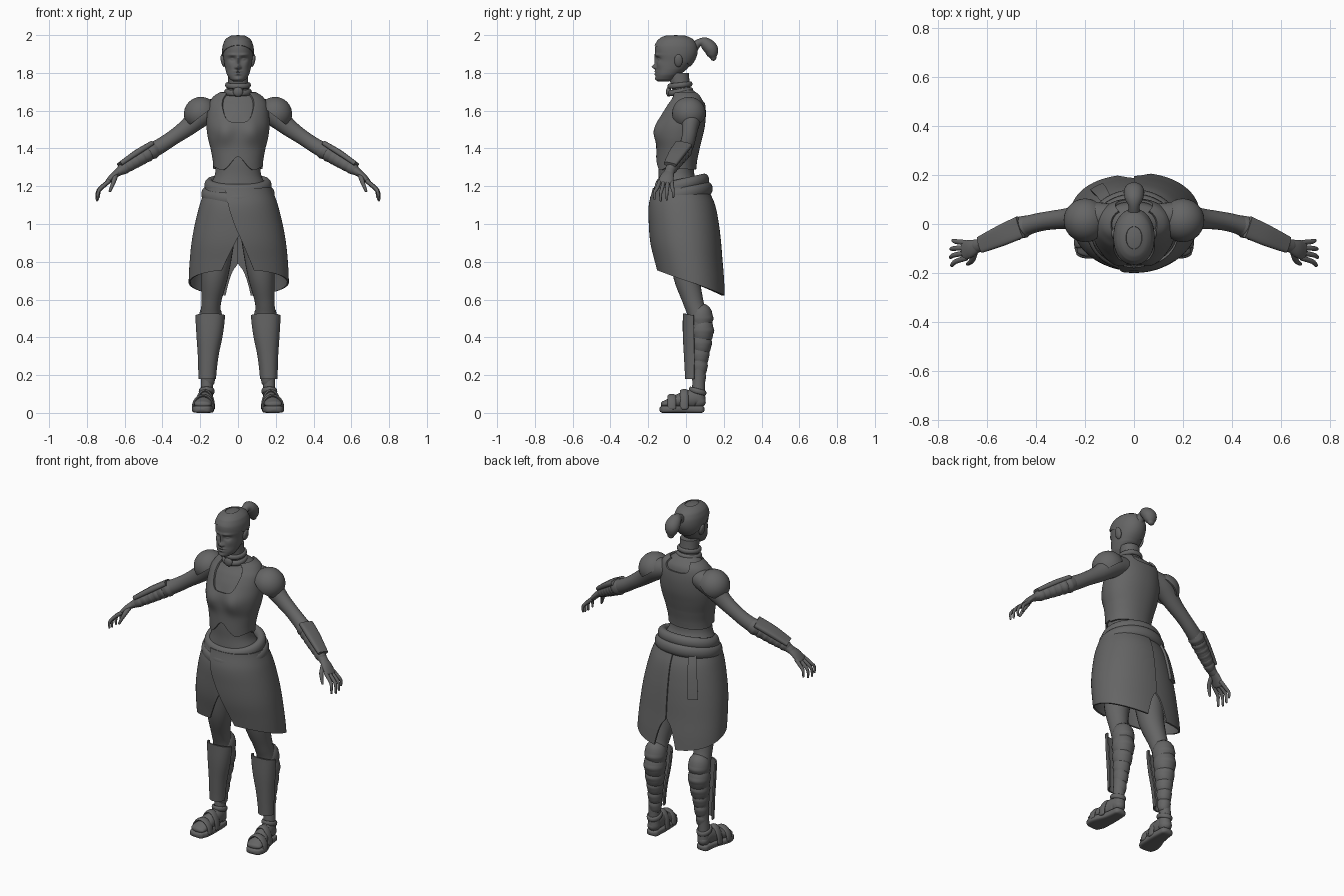
import bpy, bmesh, math
from math import sin, cos, pi, exp
from mathutils import Vector, Matrix

if "Cube" in bpy.data.objects:
    bpy.data.objects.remove(bpy.data.objects["Cube"])

grey = bpy.data.materials.new("dark_grey")
grey.use_nodes = True
grey.diffuse_color = (0.13, 0.13, 0.13, 1)
grey.node_tree.nodes["Principled BSDF"].inputs["Base Color"].default_value = (0.13, 0.13, 0.13, 1)


def finish(name, bm, thick=0, mirror=False):
    """Turn a bmesh into a smooth-shaded object with its modifiers applied."""
    me = bpy.data.meshes.new(name)
    bm.to_mesh(me)
    bm.free()
    ob = bpy.data.objects.new(name, me)
    bpy.context.collection.objects.link(ob)
    if thick:
        mod = ob.modifiers.new("thickness", 'SOLIDIFY')
        mod.thickness, mod.offset = thick, 1
    if mirror:
        ob.modifiers.new("mirror", 'MIRROR').use_mirror_merge = False
    if ob.modifiers:
        dg = bpy.context.evaluated_depsgraph_get()
        me = bpy.data.meshes.new_from_object(ob.evaluated_get(dg))
        ob.modifiers.clear()
        ob.data = me
    me.materials.clear()
    me.materials.append(grey)
    me.polygons.foreach_set("use_smooth", [True] * len(me.polygons))
    me.set_sharp_from_angle(angle=math.radians(42))
    return ob


def catmull(p0, p1, p2, p3, f):
    return [0.5 * (2 * b + (c - a) * f + (2 * a - 5 * b + 4 * c - d) * f * f
                   + (3 * b - a - 3 * c + d) * f ** 3) for a, b, c, d in zip(p0, p1, p2, p3)]


def segment(pts, k, f):
    n = len(pts)
    return catmull(pts[max(k - 1, 0)], pts[k], pts[k + 1], pts[min(k + 2, n - 1)], f)


def power(v, p):
    return math.copysign(abs(v) ** p, v)


def surface_point(rows, z, a, off, bumps, p):
    """Point on a body given by rows of z, half width, front y, back y, centre x."""
    k = max([i for i in range(len(rows) - 1) if rows[i][0] <= z] or [0])
    f = min(max((z - rows[k][0]) / (rows[k + 1][0] - rows[k][0]), 0), 1)
    _, w, yf, yb, cx = segment([(*r, 0)[:5] for r in rows], k, f)
    x = (w + off) * power(sin(a), p)
    y = (yf + yb) / 2 - ((yb - yf) / 2 + off) * power(cos(a), p)
    if cos(a) > 0:
        for bx, bz, sx, sz, h in bumps:
            for s in ((1, -1) if bx else (1,)):
                y -= h * exp(-((x - s * bx) / sx) ** 2 - ((z - bz) / sz) ** 2)
    return Vector((x + cx, y, z))


def panel(name, rows, lo, hi, a0=lambda z: 0, a1=lambda z: 2 * pi, off=0, thick=0,
          n=96, m=40, bumps=(), p=0.93, mirror=False):
    """Sheet wrapped on a body; angle 0 faces the front. Without thickness it is capped."""
    bm = bmesh.new()
    grid = []
    for j in range(m + 1):
        t = j / m
        ends = []
        for fn in (a0, a1):
            a = fn(1)
            ends.append(fn(lo(a) + (hi(a) - lo(a)) * t))
        row = []
        for i in range(n + 1):
            a = ends[0] + (ends[1] - ends[0]) * i / n
            z = lo(a) + (hi(a) - lo(a)) * t
            row.append(bm.verts.new(surface_point(rows, z, a, off, bumps, p)))
        grid.append(row)
    for r, s in zip(grid, grid[1:]):
        for i in range(n):
            bm.faces.new((r[i], r[i + 1], s[i + 1], s[i]))
    bmesh.ops.remove_doubles(bm, verts=bm.verts, dist=1e-5)
    if not thick:
        bmesh.ops.holes_fill(bm, edges=bm.edges, sides=0)
    return finish(name, bm, thick, mirror)


def tube(name, pts, ref=(0, 1, 0), n=24, sub=6, box=1, closed=False, flat=False, mirror=False):
    """Sweep through points x, y, z, r, r2 with rounded ends, or as a closed ring."""
    if closed:
        path = [list(q) for q in pts]
    else:
        path = [segment(pts, k, f / sub) for k in range(len(pts) - 1) for f in range(sub)] + [list(pts[-1])]
    rings = []
    c = len(path)
    for i, q in enumerate(path):
        nxt, prv = (path[(i + 1) % c], path[i - 1]) if closed else (path[min(i + 1, c - 1)], path[max(i - 1, 0)])
        t = (Vector(nxt[:3]) - Vector(prv[:3])).normalized()
        rings.append((Vector(q[:3]), t, q[3], q[4]))
    if not closed and not flat:
        for end, sign in ((0, -1), (-1, 1)):
            o, t, r, r2 = rings[end]
            for ang in (0.4, 0.8, 1.15, 1.45):
                ring = (o + t * sign * min(r, r2) * sin(ang), t, r * cos(ang), r2 * cos(ang))
                rings.insert(0 if sign < 0 else len(rings), ring)
    bm = bmesh.new()
    loops = []
    for o, t, r, r2 in rings:
        side = Vector(ref).cross(t).normalized()
        depth = t.cross(side)
        loops.append([bm.verts.new(o + side * r * power(cos(2 * pi * k / n), box)
                                   + depth * r2 * power(sin(2 * pi * k / n), box)) for k in range(n)])
    for a, b in zip(loops, loops[1:] + ([loops[0]] if closed else [])):
        for k in range(n):
            bm.faces.new((a[k], a[k - 1], b[k - 1], b[k]))
    if not closed:
        bm.faces.new(loops[0])
        bm.faces.new(loops[-1])
    bmesh.ops.recalc_face_normals(bm, faces=bm.faces)
    return finish(name, bm, mirror=mirror)


def ball(name, centre, size, tilt=0, cut=None, thick=0, mirror=False):
    bm = bmesh.new()
    bmesh.ops.create_uvsphere(bm, u_segments=32, v_segments=20, radius=1)
    if cut is not None:
        bmesh.ops.delete(bm, geom=[v for v in bm.verts if v.co.z < cut], context='VERTS')
    bm.transform(Matrix.Translation(centre) @ Matrix.Rotation(tilt, 4, 'Y') @ Matrix.Diagonal((*size, 1)))
    return finish(name, bm, thick, mirror)


def hoop(name, cy, rx, ry, z, tilt, r, r2, cx=0, mirror=False):
    pts = [(cx + rx * sin(a), cy - ry * cos(a), z - tilt * cos(a), r, r2)
           for a in (2 * pi * k / 64 for k in range(64))]
    return tube(name, pts, ref=(0, 0, 1), n=16, closed=True, mirror=mirror)


# Torso and neck
torso = [(1.12, .165, -.155, .10), (1.20, .15, -.15, .075), (1.26, .123, -.145, .045), (1.32, .12, -.146, .045),
         (1.40, .133, -.145, .06), (1.46, .148, -.146, .075), (1.52, .155, -.143, .088), (1.58, .152, -.125, .093),
         (1.63, .145, -.098, .09), (1.67, .12, -.07, .08), (1.695, .08, -.065, .055), (1.72, .056, -.078, .025),
         (1.80, .052, -.09, .015)]
chest = [(.072, 1.485, .05, .055, .022)]
panel("torso", torso, lambda a: 1.12, lambda a: 1.80, m=60, bumps=chest)


# Vest with a scooped neck and a notched lower edge
def vest_top(a):
    front = abs((a + pi) % (2 * pi) - pi)
    return 1.69 - .155 * max(0, 1 - (front / .62) ** 4) - .05 * max(0, 1 - ((pi - front) / .7) ** 4)


def vest_hem(a):
    x = abs(.125 * sin(a))
    if cos(a) < 0:
        return 1.29
    return 1.305 + .05 * exp(-(x / .035) ** 2) - .02 * exp(-((x - .08) / .03) ** 2)


panel("vest", torso, vest_hem, vest_top, off=.002, thick=.01, n=160, m=50, bumps=chest)

# Head with sculpted face
head = [(1.755, .025, -.148, -.09), (1.765, .042, -.158, -.06), (1.79, .058, -.160, -.03), (1.82, .067, -.158, .005),
        (1.86, .074, -.156, .038), (1.90, .079, -.163, .055), (1.94, .077, -.163, .055), (1.97, .0665, -.147, .04),
        (1.985, .051, -.128, .018), (1.995, .03, -.1, -.012), (2.0, .004, -.06, -.05)]
face = [(0, 1.832, .012, .012, .022), (0, 1.862, .008, .026, .011), (.012, 1.828, .006, .006, .006),
        (.032, 1.895, .024, .008, .006), (.031, 1.873, .017, .011, -.012), (.031, 1.872, .010, .006, .007),
        (0, 1.808, .019, .005, .008), (0, 1.793, .016, .006, .008), (0, 1.767, .018, .012, .006),
        (.045, 1.845, .018, .02, .005)]
panel("head", head, lambda a: 1.755, lambda a: 1.9995, n=160, m=90, bumps=face, p=.95)
panel("hair_cap", head, lambda a: 1.89 + .055 * cos(a), lambda a: 1.995, off=.001, thick=.004, m=24, p=.95)
tube("ponytail", [(0, .035, 1.93, .03, .03), (0, .07, 1.96, .02, .022), (0, .10, 1.957, .032, .036),
                  (0, .13, 1.93, .037, .042), (0, .14, 1.90, .03, .034), (0, .145, 1.88, .016, .02)], ref=(1, 0, 0))
ball("ears", (.079, -.04, 1.865), (.012, .022, .034), tilt=.2, mirror=True)

# Collar
hoop("collar_lower", -.03, .06, .056, 1.70, .008, .012, .016)
hoop("collar_upper", -.032, .058, .056, 1.735, .006, .010, .014)
ball("collar_ornament", (0, -.092, 1.70), (.026, .014, .026))

# Wrap skirt: two panels crossing at the front, split at the back
skirt = [(.58, .255, -.115, .197), (.7, .255, -.135, .19), (.8, .25, -.155, .18), (.9, .24, -.175, .172),
         (1.0, .222, -.183, .16), (1.1, .197, -.183, .14), (1.2, .165, -.16, .10)]


def hem(a):
    return .69 + .07 * cos(a)


def back_slit(z):
    return .65 * max(0, .78 - z) ** .55 if z < .78 else 0


panel("skirt_left", skirt, hem, lambda a: 1.19, lambda z: (-.05 + (1.1 - z) * .34) / .22,
      lambda z: pi - back_slit(z), off=.005, thick=.009)
panel("skirt_right", skirt, hem, lambda a: 1.19, lambda z: pi + back_slit(z),
      lambda z: 2 * pi + (.07 - (1.1 - z) * .41) / .22, off=-.003, thick=.009)
panel("sash_tail", skirt, lambda a: .93, lambda a: 1.18, lambda z: pi + .5, lambda z: pi + .76,
      off=.006, thick=.014, n=12, m=16)
hoop("sash_upper", -.025, .152, .122, 1.205, .028, .026, .034)
hoop("sash_lower", -.025, .17, .142, 1.158, .028, .024, .036)

# Legs
tube("legs", [(.095, 0, .97, .085, .095), (.12, 0, .75, .073, .073), (.14, .035, .6, .053, .055),
              (.145, .058, .53, .052, .052), (.147, .08, .45, .056, .06), (.15, .08, .36, .048, .05),
              (.16, .07, .22, .034, .034), (.165, .066, .13, .032, .034), (.165, .066, .06, .035, .038)], mirror=True)
for k, (z, y, r) in enumerate([(.50, .08, .062), (.435, .084, .062), (.37, .08, .055),
                               (.31, .075, .047), (.25, .072, .041), (.19, .068, .036)]):
    x = .165 - .04 * z
    tube("calf_wrap_%d" % k, [(x, y, z - .02, r * .96, r * .96), (x, y, z, r, r * 1.06),
                              (x, y, z + .02, r * .97, r * .97)], mirror=True)
guard = [(.18, .038, .004, .10, .163), (.3, .046, -.002, .11, .158), (.42, .062, -.008, .115, .15),
         (.52, .07, -.008, .11, .147)]
panel("shin_guards", guard, lambda a: .18, lambda a: .515 + .012 * cos(a), lambda z: -1.45, lambda z: 1.45,
      thick=.009, n=30, m=20, p=.85, mirror=True)

# Feet and sandals
along = (1, 0, 0)
tube("feet", [(.167, .075, .06, .03, .032), (.168, .045, .075, .05, .037), (.175, -.02, .066, .042, .042),
              (.183, -.07, .055, .03, .049), (.188, -.115, .046, .018, .044)], ref=along, mirror=True)
tube("soles", [(.167, .08, .019, .019, .036), (.171, .0, .019, .019, .044), (.186, -.08, .019, .019, .057),
               (.19, -.122, .019, .019, .046)], ref=along, box=.5, mirror=True)
for name, y, x, w, h in (("toe_straps", -.075, .184, .053, .092), ("instep_straps", -.01, .175, .046, .118)):
    tube(name, [(x - w * cos(a), y, .025 + (h - .025) * sin(a), .008, .022)
                for a in (pi * k / 8 for k in range(9))], n=16, sub=3, mirror=True)
hoop("ankle_straps", .062, .034, .038, .115, -.01, .008, .014, cx=.166, mirror=True)

# Arms
tube("arms", [(.11, .03, 1.61, .055, .055), (.18, .03, 1.585, .062, .058), (.27, .022, 1.51, .047, .043),
              (.34, .015, 1.46, .040, .038), (.40, .004, 1.42, .040, .038), (.46, -.015, 1.385, .041, .04),
              (.54, -.05, 1.335, .037, .036), (.61, -.08, 1.29, .026, .028), (.64, -.09, 1.27, .02, .027)], mirror=True)
ball("shoulder_pads", (.198, .015, 1.585), (.08, .08, .078), tilt=.65, cut=-.25, thick=.009, mirror=True)
for k, f in enumerate((0, .2, .4, .6, .8, 1)):
    c = Vector((.455, -.013, 1.388)).lerp((.60, -.076, 1.297), f)
    d = Vector((.145, -.063, -.091)).normalized() * .013
    r = .046 - .014 * f
    tube("forearm_wrap_%d" % k, [(*(c - d), r * .93, r * .93), (*c, r, r), (*(c + d), r * .93, r * .93)],
         n=20, sub=3, mirror=True)
tube("forearm_plates", [(.462, -.012, 1.423, .014, .046), (.54, -.047, 1.375, .016, .043),
                        (.627, -.085, 1.315, .012, .034)], box=.6, flat=True, mirror=True)

# Hands
tube("palms", [(.635, -.088, 1.275, .018, .026), (.665, -.10, 1.25, .017, .036), (.692, -.108, 1.22, .013, .04)],
     mirror=True)
for k, reach in enumerate((.85, 1, 1.05, .95)):
    y = -.076 - .021 * k
    tip = y + .008 - .012 * k
    tube("finger_%d" % k, [(.685, y, 1.225, .011, .011), (.69 + .038 * reach, (y + tip) / 2, 1.19, .010, .010),
                           (.69 + .053 * reach, tip, 1.22 - .055 * reach, .008, .008),
                           (.69 + .054 * reach, tip, 1.22 - .09 * reach, .006, .006)], n=12, sub=4, mirror=True)
tube("thumbs", [(.65, -.115, 1.255, .015, .014), (.658, -.145, 1.225, .012, .012), (.67, -.158, 1.195, .009, .009),
                (.678, -.163, 1.175, .007, .007)], n=12, sub=4, mirror=True)
